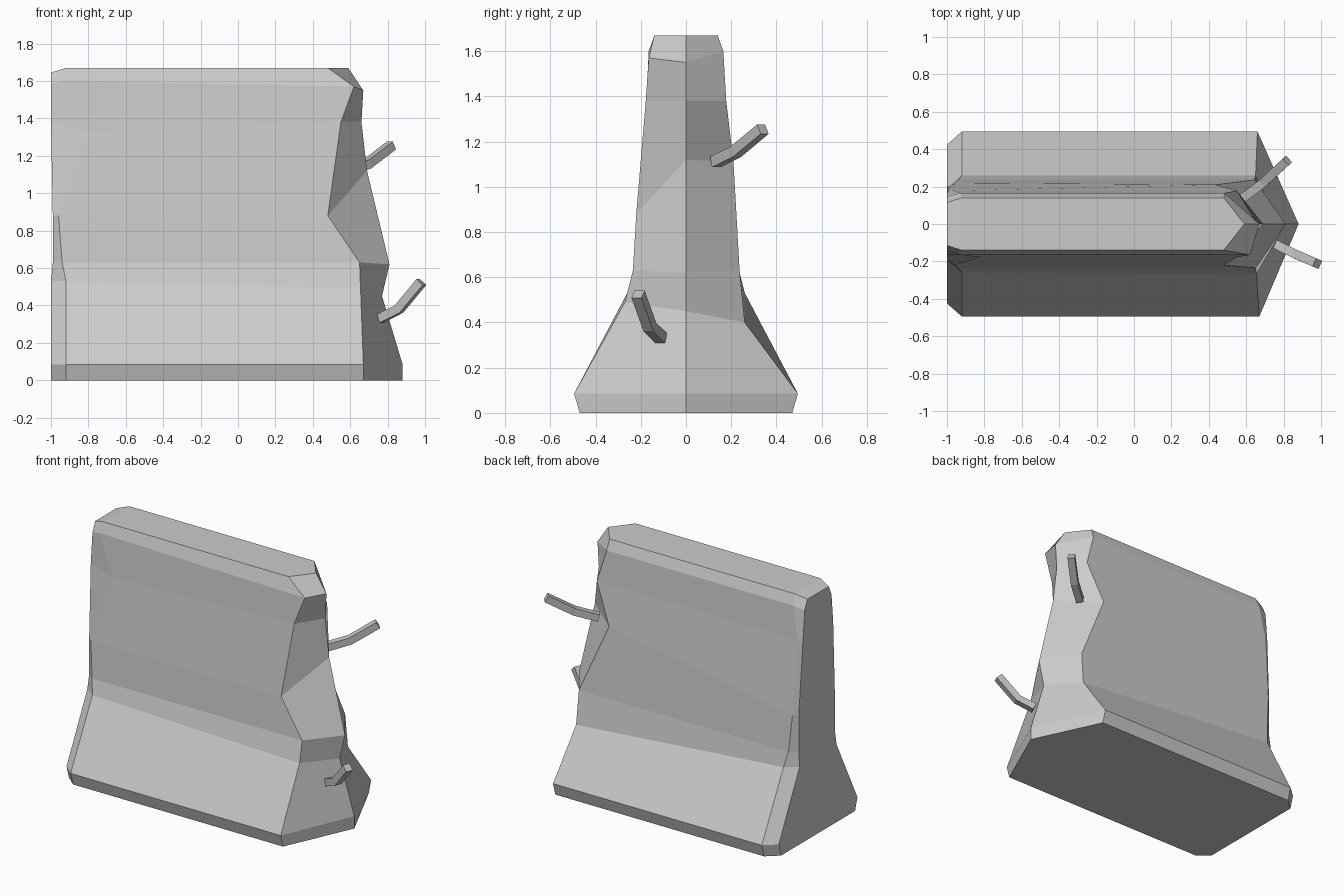
import bpy
import bmesh
from mathutils import Vector

cube = bpy.data.objects.get("Cube")
if cube:
    bpy.data.objects.remove(cube, do_unlink=True)


def make_material(name, color):
    mat = bpy.data.materials.new(name)
    mat.use_nodes = True
    mat.diffuse_color = color
    mat.node_tree.nodes["Principled BSDF"].inputs["Base Color"].default_value = color
    return mat


def finish(name, bm, mat):
    bmesh.ops.recalc_face_normals(bm, faces=bm.faces)
    mesh = bpy.data.meshes.new(name)
    bm.to_mesh(mesh)
    bm.free()
    mesh.materials.append(mat)
    obj = bpy.data.objects.new(name, mesh)
    bpy.context.collection.objects.link(obj)
    return obj


def bridge(bm, a, b):
    """Join two equal-length vertex columns with quads."""
    for i in range(len(a) - 1):
        bm.faces.new((a[i], b[i], b[i + 1], a[i + 1]))


concrete = make_material("concrete grey", (0.6, 0.6, 0.6, 1))
steel = make_material("steel grey", (0.55, 0.52, 0.54, 1))

# Barrier profile: (height, half width), from the foot to the crown
profile = [(0, .47), (.085, .495), (.53, .26), (.63, .235),
           (.88, .22), (1.38, .178), (1.6, .165), (1.67, .14)]

# Corner chamfers of the intact end
chamfer_x = [-.92, -.92, -.92, -.94, -.96, -.97, -.93, -.92]
end_x = [-1, -1, -1, -.99, -.99, -1, -1, -1]
inset = [.07, .07, .06, .04, .025, .015, .02, .025]

# Broken end: columns of (x, y, z) at the front, the middle and the back
break_front = [(.67, -.47, 0), (.67, -.495, .085), (.655, -.27, .49), (.65, -.235, .63),
               (.48, -.22, .88), (.55, -.178, 1.38), (.62, -.165, 1.57), (.48, -.14, 1.67)]
break_middle = [(.88, 0, 0), (.88, 0, .085), (.77, 0, .45), (.81, 0, .62),
                (.69, 0, 1.12), (.66, 0, 1.38), (.67, 0, 1.55), (.59, 0, 1.67)]
break_back = [(.66, .47, 0), (.66, .495, .085), (.65, .26, .4), (.645, .237, .63),
              (.435, .21, 1.11), (.55, .178, 1.38), (.485, .165, 1.6), (.48, .14, 1.67)]

bm = bmesh.new()


def column(points):
    return [bm.verts.new(p) for p in points]


def intact_columns(side):
    outer = [(x, side * h, z) for x, (z, h) in zip(chamfer_x, profile)]
    if side < 0:
        outer[5] = (-.82, outer[5][1], 1.33)  # chipped front corner
    inner = [(x, side * (h - d), min(z, 1.645 if h < .15 else 1.58 if z > 1.5 else z))
             for x, d, (z, h) in zip(end_x, inset, profile)]
    return column(outer), column(inner)


front_outer, front_inner = intact_columns(-1)
back_outer, back_inner = intact_columns(1)
loop = [front_inner, front_outer, column(break_front), column(break_middle),
        column(break_back), back_outer, back_inner]

# Walls all round, then the underside and the crown
for a, b in zip(loop, loop[1:] + loop[:1]):
    bridge(bm, a, b)
bm.faces.new([c[0] for c in loop])
bm.faces.new([c[-1] for c in loop[1:-1]])
bm.faces.new((front_inner[-1], front_outer[-1], back_outer[-1], back_inner[-1]))
finish("barrier_body", bm, concrete)


# Bent square reinforcing bars
def bar(name, points, half=.024):
    bm = bmesh.new()
    pts = [Vector(p) for p in points]
    rings = []
    for i, p in enumerate(pts):
        d = (pts[min(i + 1, len(pts) - 1)] - pts[max(i - 1, 0)]).normalized()
        side = d.cross(Vector((0, 0, 1))).normalized()
        up = side.cross(d)
        rings.append([bm.verts.new(p + half * (side * a + up * b))
                      for a, b in ((1, 1), (-1, 1), (-1, -1), (1, -1))])
    for a, b in zip(rings, rings[1:]):
        bridge(bm, a + a[:1], b + b[:1])
    bm.faces.new(rings[0])
    bm.faces.new(rings[-1])
    return finish(name, bm, steel)


bar("upper_bar", [(.57, .13, 1.11), (.69, .22, 1.155), (.82, .34, 1.255)])
bar("lower_bar", [(.76, -.11, .33), (.86, -.16, .38), (.98, -.212, .525)])
